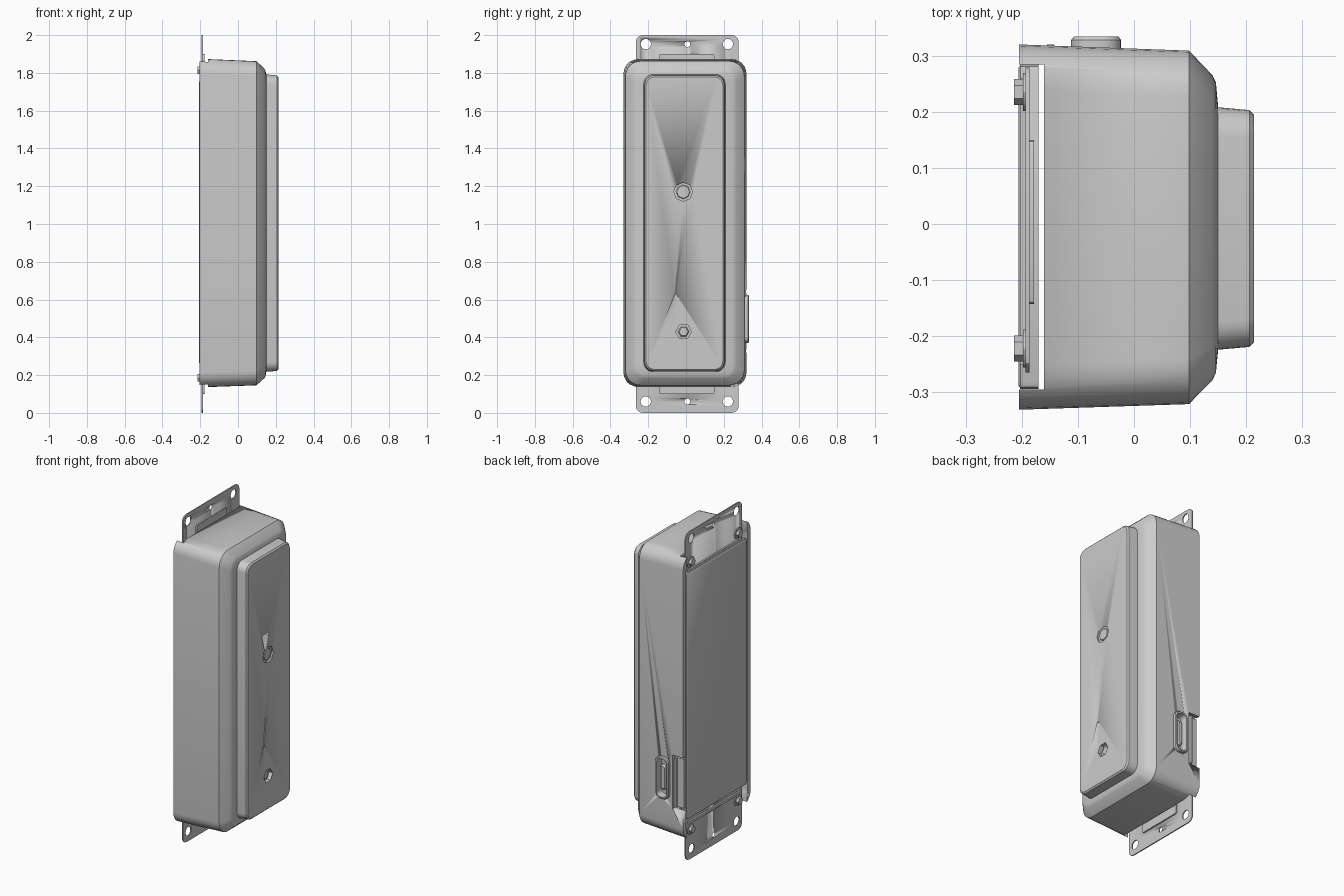
import bpy, bmesh, math
from mathutils import Matrix

if "Cube" in bpy.data.objects:
    bpy.data.objects.remove(bpy.data.objects["Cube"])


def finish(bm, name, angle=30):
    bmesh.ops.recalc_face_normals(bm, faces=bm.faces[:])
    me = bpy.data.meshes.new(name)
    bm.to_mesh(me)
    bm.free()
    me.shade_smooth()
    me.set_sharp_from_angle(angle=math.radians(angle))
    ob = bpy.data.objects.new(name, me)
    bpy.context.collection.objects.link(ob)
    return ob


def loft(name, sections, axis='x', n=6):
    """Skin rounded rectangles; each section is (depth, u0, u1, z0, z1, radius)."""
    bm = bmesh.new()
    rings = []
    for d, u0, u1, z0, z1, r in sections:
        ring = []
        corners = [(u1 - r, z1 - r), (u0 + r, z1 - r), (u0 + r, z0 + r), (u1 - r, z0 + r)]
        for k, (cu, cz) in enumerate(corners):
            for i in range(n + 1):
                a = math.pi / 2 * (k + i / n)
                u, z = cu + r * math.cos(a), cz + r * math.sin(a)
                ring.append(bm.verts.new((d, u, z) if axis == 'x' else (u, d, z)))
        rings.append(ring)
    for a, b in zip(rings, rings[1:]):
        for i in range(len(a)):
            j = (i + 1) % len(a)
            bm.faces.new((a[i], a[j], b[j], b[i]))
    bm.faces.new(rings[0])
    bm.faces.new(rings[-1])
    return finish(bm, name)


def box(name, x0, x1, y0, y1, z0, z1):
    bm = bmesh.new()
    m = Matrix.Translation(((x0 + x1) / 2, (y0 + y1) / 2, (z0 + z1) / 2))
    m = m @ Matrix.Diagonal((x1 - x0, y1 - y0, z1 - z0, 1))
    bmesh.ops.create_cube(bm, size=1, matrix=m)
    return finish(bm, name)


def disc(name, x0, x1, y, z, r, sides=16, r2=None):
    bm = bmesh.new()
    m = Matrix.Translation(((x0 + x1) / 2, y, z)) @ Matrix.Rotation(math.pi / 2, 4, 'Y')
    bmesh.ops.create_cone(bm, cap_ends=True, segments=sides, radius1=r,
                          radius2=r if r2 is None else r2, depth=x1 - x0, matrix=m)
    return finish(bm, name)


def cut(target, cutters):
    bpy.context.view_layer.objects.active = target
    for c in cutters:
        mod = target.modifiers.new("cut", 'BOOLEAN')
        mod.operation = 'DIFFERENCE'
        mod.solver = 'EXACT'
        mod.object = c
        bpy.ops.object.modifier_apply(modifier=mod.name)
        bpy.data.objects.remove(c, do_unlink=True)


# Housing shell: hollow back, tapered sides, front chamfer and raised front panel
body = loft("housing", [
    (-0.155, -0.302, 0.292, 0.165, 1.842, 0.06),
    (-0.205, -0.302, 0.292, 0.165, 1.842, 0.06),
    (-0.205, -0.331, 0.320, 0.135, 1.875, 0.08),
    (0.098, -0.321, 0.309, 0.146, 1.862, 0.08),
    (0.140, -0.278, 0.265, 0.184, 1.822, 0.06),
    (0.146, -0.265, 0.252, 0.196, 1.810, 0.06),
    (0.150, -0.224, 0.208, 0.218, 1.792, 0.05),
    (0.206, -0.219, 0.203, 0.222, 1.786, 0.05),
    (0.214, -0.211, 0.195, 0.230, 1.778, 0.045),
])
cut(body, [
    # openings where the mounting bracket passes
    box("top_notch", -0.3, -0.16, -0.295, 0.284, 1.79, 2.1),
    box("bottom_notch", -0.3, -0.16, -0.295, 0.284, 0.0, 0.21),
    # faceted front sensor recesses
    disc("upper_recess", 0.204, 0.3, -0.015, 1.17, 0.05, 8),
    disc("lower_recess", 0.190, 0.3, -0.013, 0.43, 0.042, 6),
    disc("indicator_recess", 0.208, 0.3, -0.055, 0.625, 0.006, 6),
    # side pocket and rear side slot
    loft("port_pocket", [(0.28, -0.108, -0.027, 0.375, 0.62, 0.03),
                         (0.40, -0.108, -0.027, 0.375, 0.62, 0.03)], 'y'),
    box("side_slot", -0.3, -0.13, 0.288, 0.4, 0.32, 0.65),
])
disc("upper_sensor", 0.200, 0.209, -0.015, 1.17, 0.04, 8, 0.034)
disc("lower_sensor", 0.186, 0.198, -0.013, 0.43, 0.032, 6, 0.024)

# Side port: raised rim with a recessed floor, inner latch and rear flap
loft("port_rim", [
    (0.275, -0.112, -0.023, 0.370, 0.625, 0.034),
    (0.328, -0.112, -0.023, 0.370, 0.625, 0.034),
    (0.334, -0.107, -0.028, 0.375, 0.620, 0.030),
    (0.334, -0.100, -0.035, 0.383, 0.612, 0.024),
    (0.292, -0.096, -0.039, 0.387, 0.608, 0.022),
], 'y')
loft("port_latch", [
    (0.288, -0.086, -0.049, 0.42, 0.575, 0.018),
    (0.312, -0.086, -0.049, 0.42, 0.575, 0.018),
    (0.320, -0.079, -0.056, 0.43, 0.565, 0.011),
], 'y', 4)
box("side_flap", -0.198, -0.142, 0.284, 0.302, 0.335, 0.635)
box("side_flap_lip", -0.155, -0.143, 0.300, 0.320, 0.335, 0.635)

# Mounting plate running the full height behind the housing
plate = loft("mounting_plate", [(-0.193, -0.265, 0.279, 0.0, 2.0, 0.035),
                                (-0.186, -0.265, 0.279, 0.0, 2.0, 0.035)], 'x', 3)
holes = []
for z in (0.06, 1.952):
    for y, r in ((-0.213, 0.028), (0.222, 0.028), (0.007, 0.016)):
        holes.append(disc("plate_hole", -0.3, 0.0, y, z, r, 10))
cut(plate, holes)

# Rear cover panel
loft("rear_cover", [(-0.170, -0.294, 0.284, 0.26, 1.76, 0.012),
                    (-0.202, -0.294, 0.284, 0.26, 1.76, 0.012),
                    (-0.206, -0.288, 0.278, 0.266, 1.754, 0.010)], 'x', 2)

# Repeated bracket details at the top and bottom ends
for end, zc, s in (("top", 1.0, 1), ("bottom", 1.0, -1)):
    def span(a, b):
        return sorted((zc + s * a, zc + s * b))
    # raised tab beside the housing end
    z0, z1 = span(0.84, 0.90)
    loft(end + "_plate_tab", [(-0.190, -0.143, 0.150, z0, z1, 0.01),
                              (-0.178, -0.143, 0.150, z0, z1, 0.01)], 'x', 2)
    # stiffening rib across the back
    z0, z1 = span(0.762, 0.778)
    box(end + "_plate_rib", -0.203, -0.190, -0.25, 0.26, z0, z1)
    # fixing screws
    for side, y in (("left", 0.235), ("right", -0.222)):
        z = zc + s * 0.815
        disc(f"{end}_{side}_washer", -0.198, -0.190, y, z, 0.034, 12)
        disc(f"{end}_{side}_screw", -0.214, -0.196, y, z, 0.023, 6)
